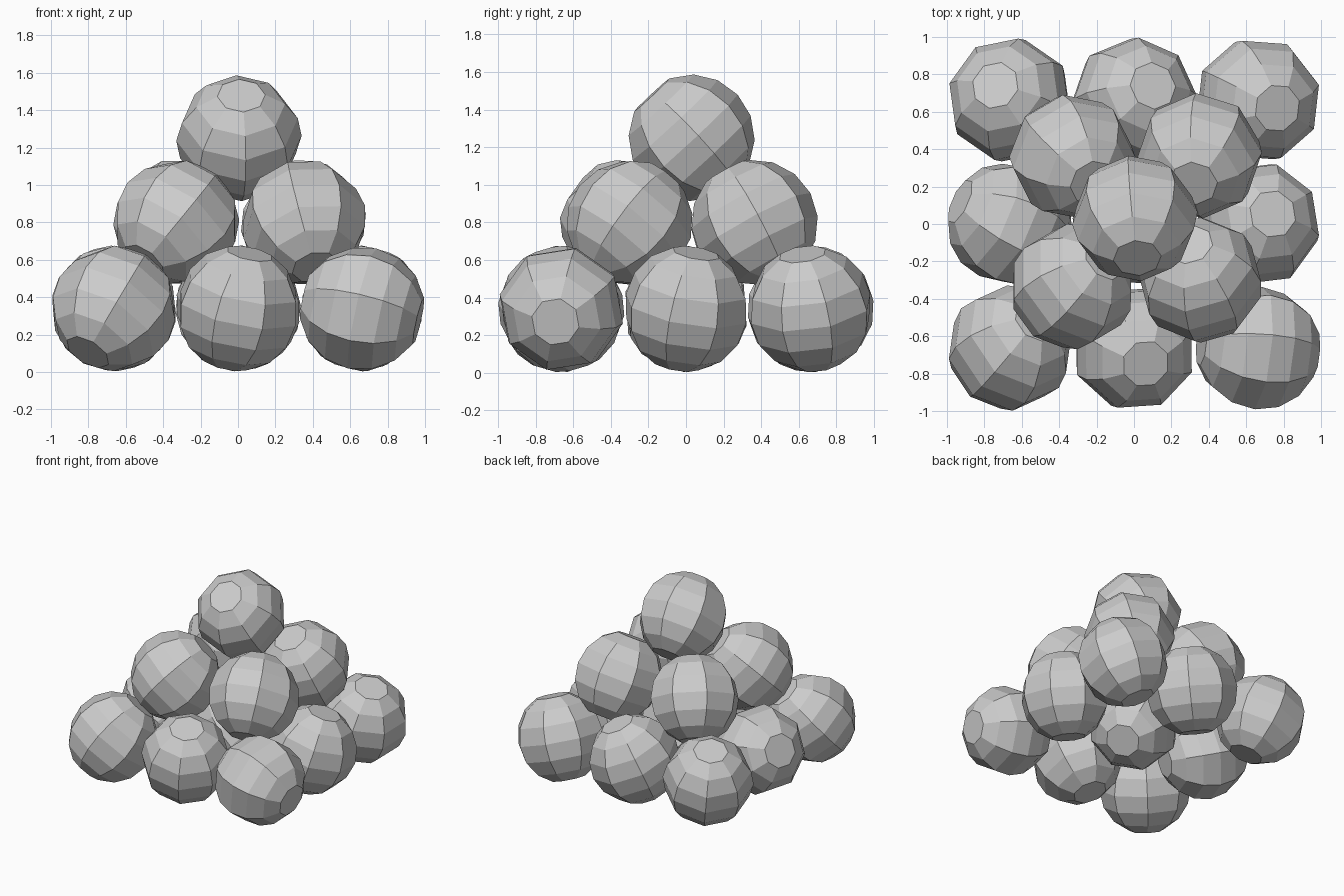
import bpy, bmesh, math
from mathutils import Vector, Matrix

if "Cube" in bpy.data.objects:
    bpy.data.objects.remove(bpy.data.objects["Cube"])

R = 0.337          # ball radius
SIDES = 8          # flats around each ball


def ball(name, centre, axis, edge):
    """Faceted ball with flat octagonal caps; 'edge' is a direction a facet seam points to."""
    bm = bmesh.new()
    rings = []
    for i in range(1, 8):
        t = math.pi * i / 8
        rings.append([bm.verts.new((R * math.sin(t) * math.cos(2 * math.pi * k / SIDES),
                                    R * math.sin(t) * math.sin(2 * math.pi * k / SIDES),
                                    R * math.cos(t))) for k in range(SIDES)])
    bm.faces.new(rings[0])
    bm.faces.new(rings[-1][::-1])
    for a, b in zip(rings, rings[1:]):
        for k in range(SIDES):
            n = (k + 1) % SIDES
            bm.faces.new((a[k], b[k], b[n], a[n]))
    me = bpy.data.meshes.new(name)
    bm.to_mesh(me)
    bm.free()
    # Turn the ball so its caps and seams face the given directions
    z = Vector(axis).normalized()
    e = Vector(edge)
    x = (e - z * e.dot(z)).normalized()
    y = z.cross(x)
    ob = bpy.data.objects.new(name, me)
    rot = Matrix((x, y, z)).transposed().to_4x4()
    ob.matrix_world = Matrix.Translation(centre) @ rot
    bpy.context.collection.objects.link(ob)


# Bottom layer: three by three, (cap axis, seam direction), back row first
P = 0.663
bottom = [
    ((-.25, .25, .93), (-.52, .74, .42)),
    ((.32, .24, .90), (-.52, .74, .42)),
    ((.33, -.14, .93), (.96, .26, 0)),
    ((-.86, .39, .34), (.17, .40, .90)),
    ((.58, .28, -.76), (0, 0, 1)),
    ((.25, .17, .94), (.97, -.21, .06)),
    ((.45, .48, .75), (.19, -.92, .35)),
    ((.20, -.27, .94), (-.32, -.95, 0)),
    ((.97, -.10, -.22), (.10, -.97, .19)),
]
for i, (axis, edge) in enumerate(bottom):
    pos = ((i % 3 - 1) * P, (1 - i // 3) * P, R + 0.003)
    ball(f"bottom_ball_{i + 1}", pos, axis, edge)

# Middle layer: two by two, resting in the hollows
middle = [
    ((-.33, .36), (.35, -.44, .82), (-.75, .58, .42)),
    ((.35, .365), (-.10, -.47, .87), (.98, .03, .16)),
    ((-.33, -.335), (.55, .48, .68), (.16, -.97, .17)),
    ((.355, -.30), (-.19, .61, .77), (-.13, -.92, .37)),
]
for i, (xy, axis, edge) in enumerate(middle):
    ball(f"middle_ball_{i + 1}", (*xy, 0.80), axis, edge)

# Top ball
ball("top_ball", (0.005, 0.03, 1.25), (.04, -.68, .73), (.04, 0, -1))
